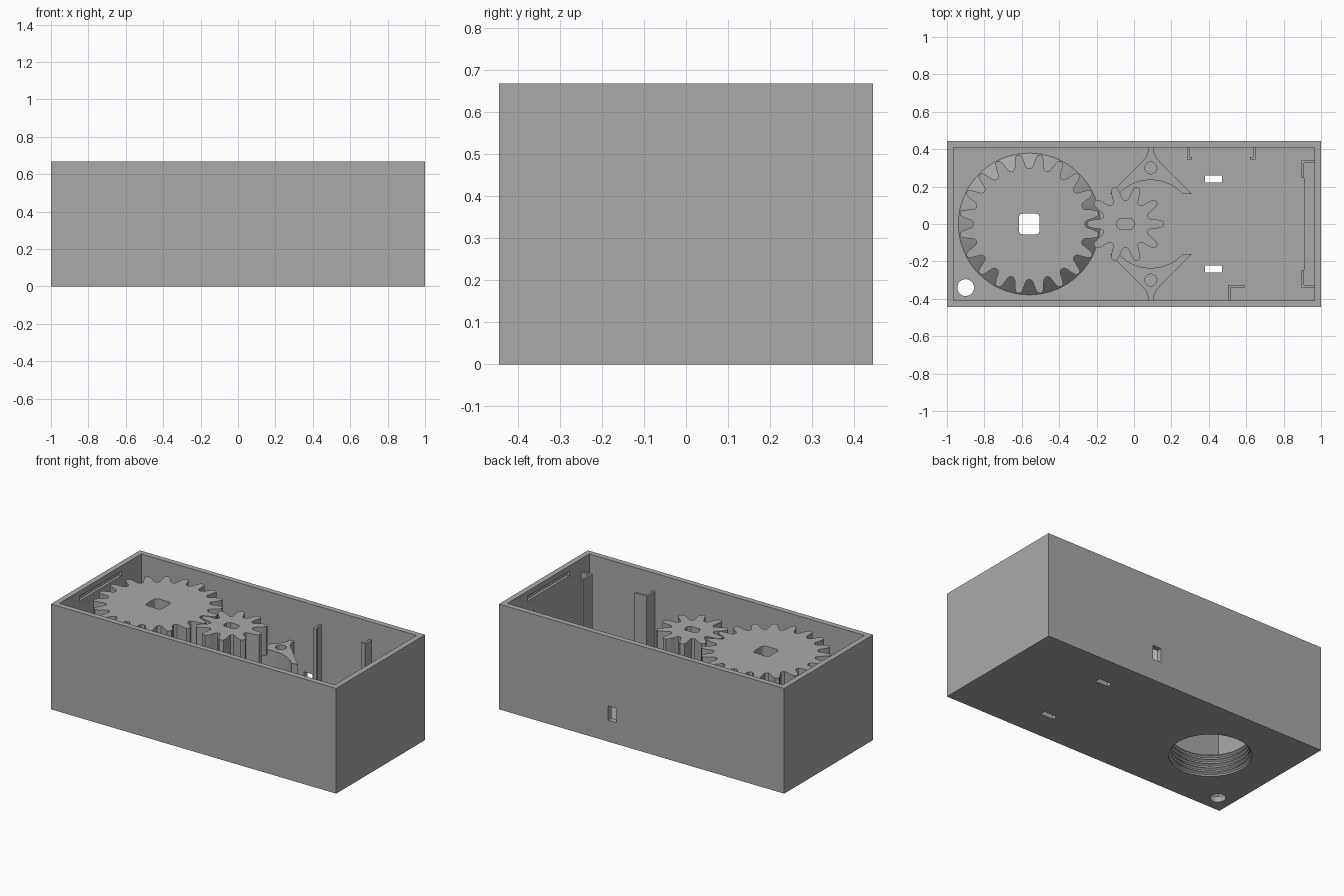
import bpy, bmesh, math
from math import sin, cos, pi

if "Cube" in bpy.data.objects:
    bpy.data.objects.remove(bpy.data.objects["Cube"])

grey = bpy.data.materials.new("plain_grey")
grey.diffuse_color = (0.4, 0.4, 0.4, 1)
grey.use_nodes = True
grey.node_tree.nodes["Principled BSDF"].inputs["Base Color"].default_value = grey.diffuse_color


def finish(name, bm, smooth=False):
    bmesh.ops.recalc_face_normals(bm, faces=bm.faces)
    me = bpy.data.meshes.new(name)
    bm.to_mesh(me)
    bm.free()
    me.materials.append(grey)
    ob = bpy.data.objects.new(name, me)
    bpy.context.collection.objects.link(ob)
    if smooth:
        activate(ob)
        bpy.ops.object.shade_smooth_by_angle(angle=math.radians(35))
    return ob


def activate(ob):
    bpy.ops.object.select_all(action='DESELECT')
    ob.select_set(True)
    bpy.context.view_layer.objects.active = ob


def prism(name, pts, z0, z1, smooth=False):
    """Extrude a flat outline from z0 to z1."""
    bm = bmesh.new()
    face = bm.faces.new([bm.verts.new((x, y, z0)) for x, y in pts])
    top = bmesh.ops.extrude_face_region(bm, geom=[face])["geom"]
    for v in top:
        if isinstance(v, bmesh.types.BMVert):
            v.co.z = z1
    return finish(name, bm, smooth)


def box(name, x0, x1, y0, y1, z0, z1):
    return prism(name, [(x0, y0), (x1, y0), (x1, y1), (x0, y1)], z0, z1)


def circle(cx, cy, r, n=48):
    return [(cx + r * cos(2 * pi * i / n), cy + r * sin(2 * pi * i / n)) for i in range(n)]


def cut(ob, cutters):
    for c in cutters:
        c.hide_render = True
        m = ob.modifiers.new("cut", 'BOOLEAN')
        m.operation, m.solver, m.object = 'DIFFERENCE', 'EXACT', c
        activate(ob)
        bpy.ops.object.modifier_apply(modifier=m.name)
        bpy.data.objects.remove(c)


H, FLOOR = 0.667, 0.035
GX, BORE = -0.56, 0.235

# Open case with cavity, bore, cable hole, floor slots, wall slot and lid grooves
case = box("case", -1, 1, -0.445, 0.445, 0, H)
cut(case, [
    box("cavity", -0.965, 0.965, -0.41, 0.41, FLOOR, 1),
    prism("bore", circle(GX, 0, BORE, 64), -0.1, 0.1),
    prism("cable_hole", circle(-0.9, -0.34, 0.045, 32), -0.1, 0.1),
    box("slot_a", 0.38, 0.47, 0.222, 0.258, -0.1, 0.1),
    box("slot_b", 0.38, 0.47, -0.258, -0.222, -0.1, 0.1),
    box("wall_slot", 0.175, 0.235, 0.38, 0.5, 0.135, 0.225),
    box("groove_a", -0.982, -0.9, -0.21, 0.21, 0.605, 0.635),
    box("groove_b", 0.9, 0.982, -0.21, 0.21, 0.605, 0.635),
])

# Conical collar with a ridged bore, turned about the big gear's axis
TOP, RIDGES = 0.14, 5
step = (TOP - 0.004) / RIDGES
profile = [(BORE, 0.002)]
for i in range(RIDGES):
    z = 0.002 + i * step
    profile += [(BORE, z + 0.3 * step), (BORE - 0.014, z + 0.6 * step),
                (BORE - 0.014, z + 0.75 * step), (BORE, z + step)]
profile += [(BORE, TOP), (0.27, TOP), (0.38, FLOOR - 0.001), (0.30, 0.002)]
bm = bmesh.new()
N = 64
rings = [[bm.verts.new((GX + r * cos(2 * pi * k / N), r * sin(2 * pi * k / N), z))
          for r, z in profile] for k in range(N)]
for k in range(N):
    a, b = rings[k], rings[(k + 1) % N]
    for j in range(len(profile)):
        j2 = (j + 1) % len(profile)
        bm.faces.new((a[j], b[j], b[j2], a[j2]))
finish("threaded_collar", bm, True)


# Gears: one tooth given as (share of pitch, share of tooth height)
HALF = [(-0.5, 0), (-0.39, 0.03), (-0.31, 0.15), (-0.25, 0.42), (-0.18, 0.75), (-0.11, 0.96)]
TOOTH = HALF + [(0, 1)] + [(-a, h) for a, h in reversed(HALF[1:])]


def gear(name, cx, teeth, root, tip, phase, z0, z1, hole):
    pts = []
    for t in range(teeth):
        for a, h in TOOTH:
            ang = (t + a + phase) * 2 * pi / teeth
            r = root + (tip - root) * h
            pts.append((cx + r * cos(ang), r * sin(ang)))
    ob = prism(name, pts, z0, z1)
    cut(ob, [prism("shaft_hole", [(cx + x, y) for x, y in hole], 0, 1)])
    activate(ob)
    bpy.ops.object.shade_smooth_by_angle(angle=math.radians(35))


# Rounded square hole and flattened round hole
square = []
for q in range(4):
    ox, oy = [(1, 1), (-1, 1), (-1, -1), (1, -1)][q]
    square += [(ox * 0.034 + 0.022 * cos((q + s / 4) * pi / 2),
                oy * 0.034 + 0.022 * sin((q + s / 4) * pi / 2)) for s in range(5)]
flat_d = [(0.045, 0.012), (0.03, 0.03), (-0.03, 0.03), (-0.045, 0.012),
          (-0.045, -0.012), (-0.03, -0.03), (0.03, -0.03), (0.045, -0.012)]
gear("large_gear", GX, 20, 0.297, 0.375, 0.5, 0.43, 0.616, square)
gear("small_gear", -0.045, 10, 0.125, 0.205, 0, 0.43, 0.616, flat_d)

# Motor brackets: curved cradle with diagonal sides and a stem to the wall
MX = 0.09
for side, s in (("back", 1), ("front", -1)):
    right = [(0.22, 0.16), (0.05, 0.33), (0.027, 0.357), (0.016, 0.385), (0.016, 0.412)]
    arc = [(0.235 * cos(a), 0.235 * sin(a)) for a in
           [math.radians(137 - i * 94 / 20) for i in range(21)]]
    outline = arc + right + [(-x, y) for x, y in reversed(right)]
    ob = prism(side + "_motor_bracket", [(MX + x, s * y) for x, y in outline], FLOOR - 0.005, 0.40)
    cut(ob, [prism("screw_hole", circle(MX, s * 0.3, 0.032, 24), 0.1, 0.5)])
    activate(ob)
    bpy.ops.object.shade_smooth_by_angle(angle=math.radians(35))

# L-shaped board guides standing along the walls
T, Z0, Z1 = 0.014, FLOOR - 0.005, 0.555


def guide(name, pts, z1=Z1):
    prism(name, pts, Z0, z1)


guide("back_guide_left", [(0.283, 0.412), (0.283, 0.345), (0.31, 0.345), (0.31, 0.345 + T),
                          (0.283 + T, 0.345 + T), (0.283 + T, 0.412)])
guide("back_guide_right", [(0.65, 0.412), (0.65, 0.345), (0.62, 0.345), (0.62, 0.345 + T),
                           (0.65 - T, 0.345 + T), (0.65 - T, 0.412)])
guide("front_guide", [(0.503, -0.412), (0.503, -0.325), (0.59, -0.325), (0.59, -0.325 - T),
                      (0.503 + T, -0.325 - T), (0.503 + T, -0.412)])
for side, s in (("back", 1), ("front", -1)):
    guide(side + "_end_guide",
          [(x, s * y) for x, y in [(0.967, 0.34), (0.895, 0.34), (0.895, 0.245), (0.895 + T, 0.245),
                                   (0.895 + T, 0.34 - T), (0.967, 0.34 - T)]], 0.585)
box("end_ledge", 0.909, 0.967, -0.33, 0.33, Z0, 0.07)
